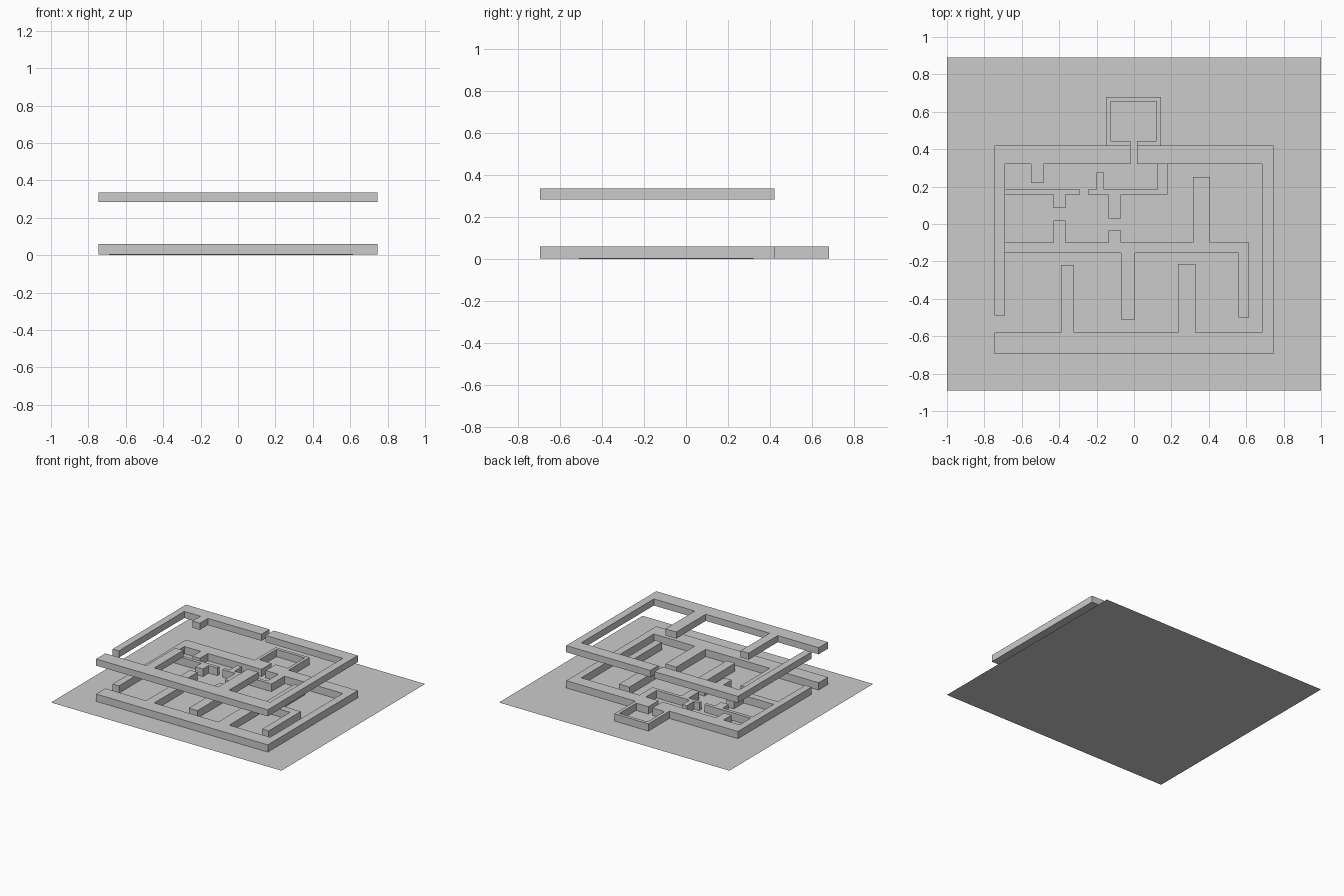
import bpy, bmesh


def slab(name, outlines, z0, z1):
    """Extrude closed plan outlines from z0 up to z1 as one object."""
    bm = bmesh.new()
    for pts in outlines:
        face = bm.faces.new([bm.verts.new((x, y, z0)) for x, y in pts])
        ext = bmesh.ops.extrude_face_region(bm, geom=[face], use_keep_orig=True)
        for v in ext["geom"]:
            if isinstance(v, bmesh.types.BMVert):
                v.co.z = z1
    bmesh.ops.recalc_face_normals(bm, faces=bm.faces)
    bmesh.ops.triangulate(bm, faces=[f for f in bm.faces if len(f.verts) > 4])
    me = bpy.data.meshes.new(name)
    bm.to_mesh(me)
    bm.free()
    ob = bpy.data.objects.new(name, me)
    bpy.context.collection.objects.link(ob)
    return ob


# Ground sheet
bpy.ops.mesh.primitive_plane_add(size=2)
base = bpy.context.object
base.name = "base_sheet"
base.scale = (1, 0.89, 1)

# Outer wall outlines, split by the west door and the north doorway
west_inner = [(-0.02, 0.32), (-0.485, 0.32), (-0.485, 0.22), (-0.55, 0.22),
              (-0.55, 0.32), (-0.69, 0.32), (-0.69, -0.49)]
west_outer = [(-0.745, -0.49), (-0.745, 0.42)]
east_outer = [(0.745, 0.42), (0.745, -0.695), (-0.745, -0.695)]
east_inner = [(-0.745, -0.58), (-0.39, -0.58), (-0.39, -0.22), (-0.32, -0.22),
              (-0.32, -0.58), (0.235, -0.58), (0.235, -0.215), (0.33, -0.215),
              (0.33, -0.58), (0.685, -0.58), (0.685, 0.32), (0.015, 0.32)]

# North room joins the two halves on the lower floor
room_outer = [(-0.15, 0.42), (-0.15, 0.68), (0.145, 0.68), (0.145, 0.42)]
room_inner = [(0.015, 0.445), (0.12, 0.445), (0.12, 0.655),
              (-0.125, 0.655), (-0.125, 0.445), (-0.02, 0.445)]

slab("lower_outer_walls",
     [west_inner + west_outer + room_outer + east_outer + east_inner + room_inner],
     0.003, 0.06)
slab("upper_outer_walls",
     [west_inner + west_outer + [(-0.02, 0.42)],
      [(0.015, 0.42)] + east_outer + east_inner],
     0.283, 0.335)

# Interior partitions of the lower floor
south_partition = [(-0.69, -0.155), (-0.07, -0.155), (-0.07, -0.51), (0.005, -0.51),
                   (0.005, -0.155), (0.56, -0.155), (0.56, -0.5), (0.615, -0.5),
                   (0.615, -0.1), (0.405, -0.1), (0.405, 0.25), (0.315, 0.25),
                   (0.315, -0.1), (-0.07, -0.1), (-0.07, -0.035), (-0.135, -0.035),
                   (-0.135, -0.1), (-0.365, -0.1), (-0.365, 0.02), (-0.43, 0.02),
                   (-0.43, -0.1), (-0.69, -0.1)]
north_west_partition = [(-0.69, 0.158), (-0.43, 0.158), (-0.43, 0.085), (-0.365, 0.085),
                        (-0.365, 0.158), (-0.29, 0.158), (-0.29, 0.185), (-0.69, 0.185)]
north_east_partition = [(-0.245, 0.158), (-0.135, 0.158), (-0.135, 0.03), (-0.07, 0.03),
                        (-0.07, 0.158), (0.18, 0.158), (0.18, 0.32), (0.125, 0.32),
                        (0.125, 0.185), (-0.16, 0.185), (-0.16, 0.275), (-0.2, 0.275),
                        (-0.2, 0.185), (-0.245, 0.185)]
slab("lower_partitions",
     [south_partition, north_west_partition, north_east_partition], 0.0, 0.06)
